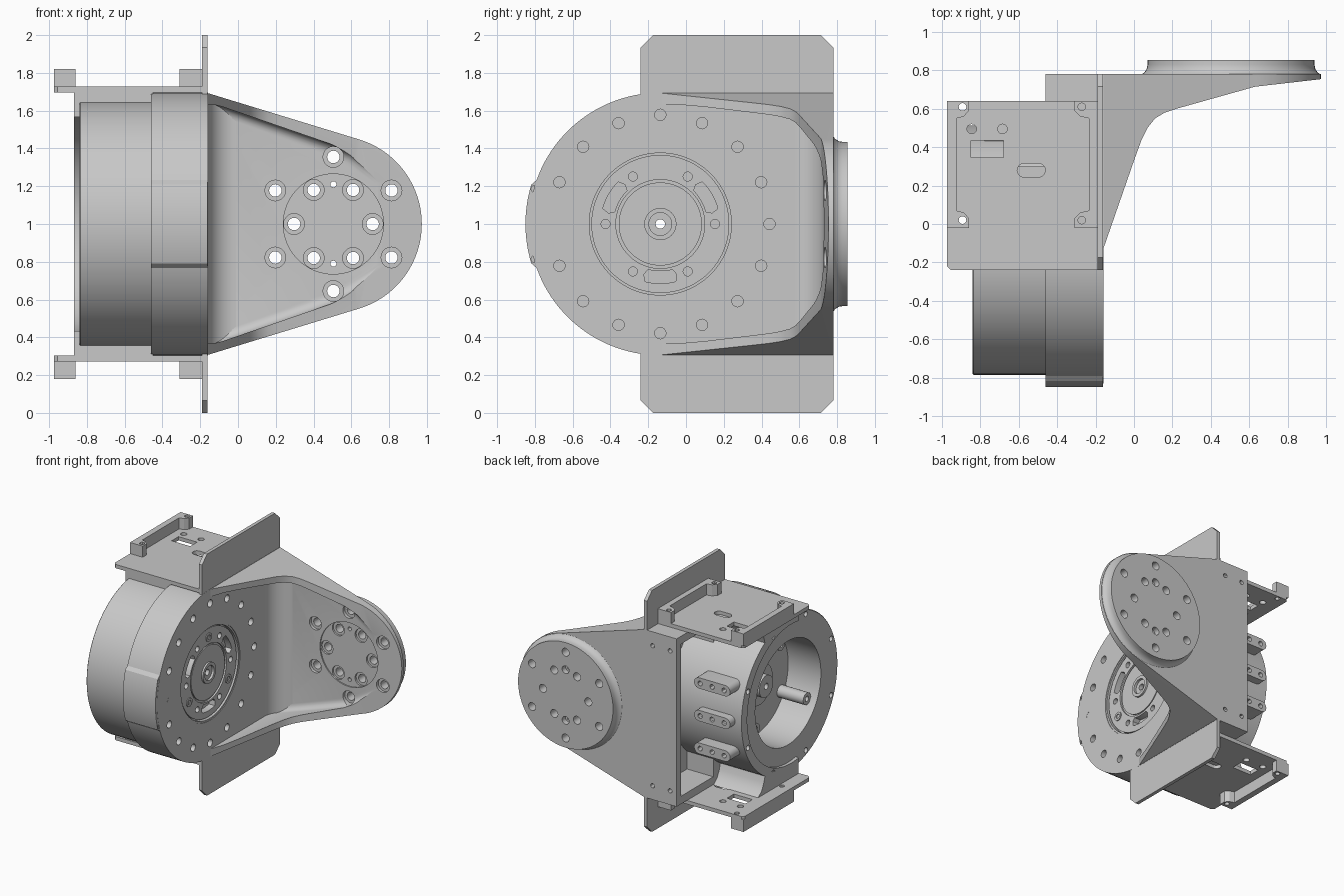
import bpy, bmesh
from math import cos, sin, radians, pi
from mathutils import Vector

cube = bpy.data.objects.get("Cube")
if cube:
    bpy.data.objects.remove(cube)

grey = bpy.data.materials.new("machined grey")
grey.use_nodes = True
GREY = (0.58, 0.58, 0.58, 1)
grey.diffuse_color = GREY
grey.node_tree.nodes["Principled BSDF"].inputs["Base Color"].default_value = GREY
parts = []
DRUM = (-0.136, 1.0)     # drum centre in y, z
DISC = (0.505, 1.0)      # joint disc centre in x, z


def place(axis, u, v, t):
    return Vector({"x": (t, u, v), "y": (u, t, v), "z": (u, v, t)}[axis])


def finish(name, bm):
    bmesh.ops.remove_doubles(bm, verts=bm.verts, dist=1e-5)
    bmesh.ops.recalc_face_normals(bm, faces=bm.faces)
    mesh = bpy.data.meshes.new(name)
    bm.to_mesh(mesh)
    bm.free()
    mesh.materials.append(grey)
    ob = bpy.data.objects.new(name, mesh)
    bpy.context.collection.objects.link(ob)
    parts.append(ob)
    return ob


def prism(name, axis, pts, lo, hi, round_hi=0):
    bm = bmesh.new()
    a, b = [[bm.verts.new(place(axis, u, v, t)) for u, v in pts] for t in (lo, hi)]
    bm.faces.new(a)
    top = bm.faces.new(b)
    for i in range(len(pts)):
        j = (i + 1) % len(pts)
        bm.faces.new((a[i], a[j], b[j], b[i]))
    if round_hi:
        bmesh.ops.recalc_face_normals(bm, faces=bm.faces)
        bmesh.ops.bevel(bm, geom=top.edges[:], offset=round_hi, segments=5, profile=0.5, affect="EDGES")
    return finish(name, bm)


def arc(c, r, a0, a1, n=24):
    return [(c[0] + r * cos(radians(a0 + (a1 - a0) * i / n)),
             c[1] + r * sin(radians(a0 + (a1 - a0) * i / n))) for i in range(n + 1)]


def rect(u0, u1, v0, v1):
    return [(u0, v0), (u1, v0), (u1, v1), (u0, v1)]


def stadium(c, half, r):
    return (arc((c[0] + half, c[1]), r, -90, 90, 10)
            + arc((c[0] - half, c[1]), r, 90, 270, 10))


def cyl(name, axis, c, r, lo, hi, n=20):
    return prism(name, axis, arc(c, r, 0, 360, n)[:-1], lo, hi)


def lathe(name, axis, c, profile, n=96):
    """Turn a closed (radius, position) profile around an axis."""
    bm = bmesh.new()
    rings = [[bm.verts.new(place(axis, c[0] + r * cos(2 * pi * k / n), c[1] + r * sin(2 * pi * k / n), t))
              for k in range(n)] for r, t in profile]
    for i, a in enumerate(rings):
        b = rings[(i + 1) % len(rings)]
        for k in range(n):
            j = (k + 1) % n
            bm.faces.new((a[k], a[j], b[j], b[k]))
    return finish(name, bm)


def boolean(obs, tools, op="DIFFERENCE"):
    for ob in obs:
        for t in tools:
            m = ob.modifiers.new("cut", "BOOLEAN")
            m.operation, m.object, m.solver = op, t, "EXACT"
        dg = bpy.context.evaluated_depsgraph_get()
        mesh = bpy.data.meshes.new_from_object(ob.evaluated_get(dg))
        ob.modifiers.clear()
        ob.data = mesh
    for t in tools:
        parts.remove(t)
        bpy.data.objects.remove(t)


def polar(c, r, a):
    return (c[0] + r * cos(radians(a)), c[1] + r * sin(radians(a)))


# Housing: round at the front, square at the back, pocketed behind
housing = prism("housing", "x", arc(DRUM, 0.695, 90, 270, 64) + [(0.78, 0.305), (0.78, 1.695)], -0.46, -0.16)
cuts = [cyl("bore", "x", DRUM, 0.39, -1, 1, 96),
        prism("pocket", "x", rect(0.3, 0.72, 0.37, 1.63), -0.6, -0.22)]
cuts += [cyl("bolt", "x", polar(DRUM, 0.578, k * 22.5), 0.03, -0.2, 0, 16) for k in range(16)]
cuts += [cyl("hole", "y", (x, z), 0.018, 0.7, 1, 12) for x in (-0.4, -0.24) for z in (0.42, 1.58)]
boolean([housing], cuts)

# Raised pad on the nose of the housing
pad = prism("nose_pad", "x", arc(DRUM, 0.714, 163, 197, 16) + [polar(DRUM, 0.685, 201), (-0.6, 1.0),
                                                               polar(DRUM, 0.685, 159)], -0.46, -0.161)
boolean([pad], [cyl("pin", "x", (-0.8, z), 0.02, -0.2, 0, 12) for z in (0.815, 1.185)])

# Hollow drum with bolt holes, and a raised rim along its back part
drum = lathe("drum", "x", DRUM, [(0.43, -0.84), (0.645, -0.84), (0.65, -0.835), (0.65, -0.2), (0.43, -0.2)])
rim = lathe("end_rim", "x", DRUM, [(0.575, -0.868), (0.65, -0.868), (0.65, -0.83), (0.575, -0.83)])
boolean([rim], [prism("trim", "x", rect(-1, -0.235, 0, 2), -1, 0)])
boolean([drum, rim], [cyl("bolt", "x", polar(DRUM, 0.61, 22.5 + k * 45), 0.022, -1, -0.78, 14) for k in range(8)])

# Rotating output disc and hub
disc = lathe("output_disc", "x", DRUM, [(0, -0.42), (0.393, -0.42), (0.393, -0.2), (0.365, -0.2), (0.365, -0.175),
                                        (0.235, -0.175), (0.235, -0.19), (0.22, -0.19), (0.22, -0.18),
                                        (0.085, -0.18), (0.085, -0.165), (0.06, -0.165), (0.06, -0.185), (0, -0.185)])
cuts = [cyl("hole", "x", polar(DRUM, 0.29, k * 60), 0.024, -0.24, 0, 14) for k in range(6)]
for a in (30, 150, 270):
    cuts.append(prism("slot", "x", arc(DRUM, 0.25, a - 15, a + 15, 10) + [polar(DRUM, 0.28, a + 18)]
                      + arc(DRUM, 0.315, a + 15, a - 15, 10) + [polar(DRUM, 0.28, a - 18)], -0.23, 0))
cuts.append(cyl("shaft", "x", DRUM, 0.025, -1, 1))
boolean([disc], cuts)
lathe("seal_ring", "x", DRUM, [(0.376, -0.3), (0.392, -0.3), (0.392, -0.165), (0.376, -0.165)])
lathe("rear_hub", "x", DRUM, [(0.025, -0.64), (0.09, -0.64), (0.09, -0.58), (0.17, -0.58), (0.17, -0.54),
                              (0.435, -0.54), (0.435, -0.4), (0.025, -0.4)])
for a in (90, 210, 330):
    lathe("disc_screw", "x", polar(DRUM, 0.295, a), [(0.018, -0.2), (0.036, -0.2), (0.036, -0.168),
                                                     (0.018, -0.168)], 16)
    lathe("inner_boss", "x", polar(DRUM, 0.385, a), [(0.022, -0.78), (0.05, -0.78), (0.05, -0.5), (0.022, -0.5)], 20)

# Three drilled lugs on the back of the drum
for z in (0.73, 1.0, 1.27):
    lug = prism("drum_lug", "y", stadium((-0.645, z), 0.12, 0.045), 0.38, 0.58)
    boolean([lug], [cyl("hole", "y", (x, z), 0.02, 0.5, 1, 12) for x in (-0.755, -0.645, -0.535)])

# Tapered arm: side profile crossed with face outline, then hollowed to leave ribs
arm = prism("arm", "z", [(-0.17, 0.78), (-0.17, -0.13), (-0.16, -0.13), (0.0, 0.33), (0.04, 0.44), (0.07, 0.5),
                         (0.11, 0.55), (0.16, 0.58), (0.22, 0.6), (0.63, 0.715), (0.98, 0.755), (0.98, 0.78)], 0.2, 1.8)
outline = [(-0.5, 0.2), (-0.17, 0.304)] + arc(DISC, 0.468, -72.5, 72.5, 48) + [(-0.17, 1.696), (-0.5, 1.8)]
boolean([arm], [prism("outline", "y", outline, -0.5, 1)], "INTERSECT")
half = [(-0.3, 1.63), (-0.12, 1.63), (-0.08, 1.62), (0.5, 1.42), (0.6, 1.37), (0.78, 1.24)]
pocket = prism("pocket", "y", half + [(x, 2 - z) for x, z in reversed(half)], -0.5, 0.73, 0.05)
boolean([arm], [pocket])
prism("arm_fillet", "z", [(-0.17, 0.75), (-0.17, 0.58)] + arc((-0.01, 0.58), 0.15, 180, 90, 12)
      + [(-0.01, 0.75)], 0.37, 1.63)

# Joint disc on the back of the arm
boss = lathe("joint_disc", "y", DISC, [(0, 0.77), (0.465, 0.77), (0.465, 0.78), (0.45, 0.79), (0.438, 0.81),
                                       (0.435, 0.83), (0.435, 0.855), (0, 0.855)])
outer = [polar(DISC, 0.355, a) for a in range(30, 390, 60)]
inner = [polar(DISC, 0.208, a) for a in range(0, 360, 60)]
boolean([arm], [cyl("seat", "y", DISC, 0.265, 0.5, 0.74, 64)]
        + [cyl("counterbore", "y", c, 0.055, 0.4, 0.755) for c in outer + inner])
boolean([arm, boss], [cyl("hole", "y", c, 0.033, 0.4, 1) for c in outer + inner]
        + [cyl("pin", "y", (DISC[0], z), 0.016, 0.4, 1, 12) for z in (0.79, 1.21)])
boolean([boss], [cyl("pin_seat", "y", (DISC[0], z), 0.032, 0.81, 1) for z in (0.79, 1.21)])


# Upper and lower brackets, mirrored about the drum axis
def slab(name, axis, pts, lo, hi, s):
    if axis == "z":
        return prism(name, axis, pts, 1 + s * lo, 1 + s * hi)
    return prism(name, axis, [(u, 1 + s * v) for u, v in pts], lo, hi)


for s, tag in ((1, "upper"), (-1, "lower")):
    slab(tag + "_fin", "x", [(-0.24, 0.66), (0.78, 0.66), (0.78, 0.935), (0.715, 1.0),
                             (-0.175, 1.0), (-0.24, 0.935)], -0.19, -0.161, s)
    plate = slab(tag + "_plate", "z", [(-0.955, -0.24), (-0.17, -0.24), (-0.17, 0.64), (-0.955, 0.64),
                                       (-0.975, 0.62), (-0.975, -0.22)], 0.697, 0.728, s)
    cuts = [slab("window", "z", rect(-0.85, -0.68, 0.345, 0.435), 0.6, 0.8, s),
            slab("slot", "z", stadium((-0.535, 0.28), 0.037, 0.036), 0.6, 0.8, s)]
    cuts += [slab("hole", "z", arc((x, 0.495), 0.025, 0, 345, 15), 0.6, 0.8, s) for x in (-0.845, -0.685)]
    boolean([plate], cuts)
    # Rails with a drilled post at each end
    for far, near, xp, hx in ((-0.975, -0.925, -0.86, -0.893), (-0.19, -0.235, -0.31, -0.272)):
        mid = xp + (near - xp) * 0.4
        rail = slab(tag + "_rail", "z", [(far, -0.02), (xp, -0.02), (xp, 0.03), (mid, 0.06), (near, 0.07),
                                         (near, 0.55), (mid, 0.56), (xp, 0.59), (xp, 0.64), (far, 0.64)], 0.72, 0.82, s)
        boolean([rail, plate], [slab("hole", "z", arc((hx, y), 0.02, 0, 330, 11), 0.6, 0.9, s) for y in (0.02, 0.61)])
    # Saddle between drum and plate, flared at its back edge
    slab(tag + "_saddle", "x", [(-0.235, 0.58), (0.0, 0.58), (0.2, 0.53), (0.22, 0.6), (0.25, 0.66), (0.3, 0.7),
                                (-0.235, 0.7)], -0.868, -0.45, s)

bpy.ops.object.select_all(action="DESELECT")
for ob in parts:
    ob.select_set(True)
bpy.context.view_layer.objects.active = arm
bpy.ops.object.shade_smooth_by_angle(angle=radians(30))
